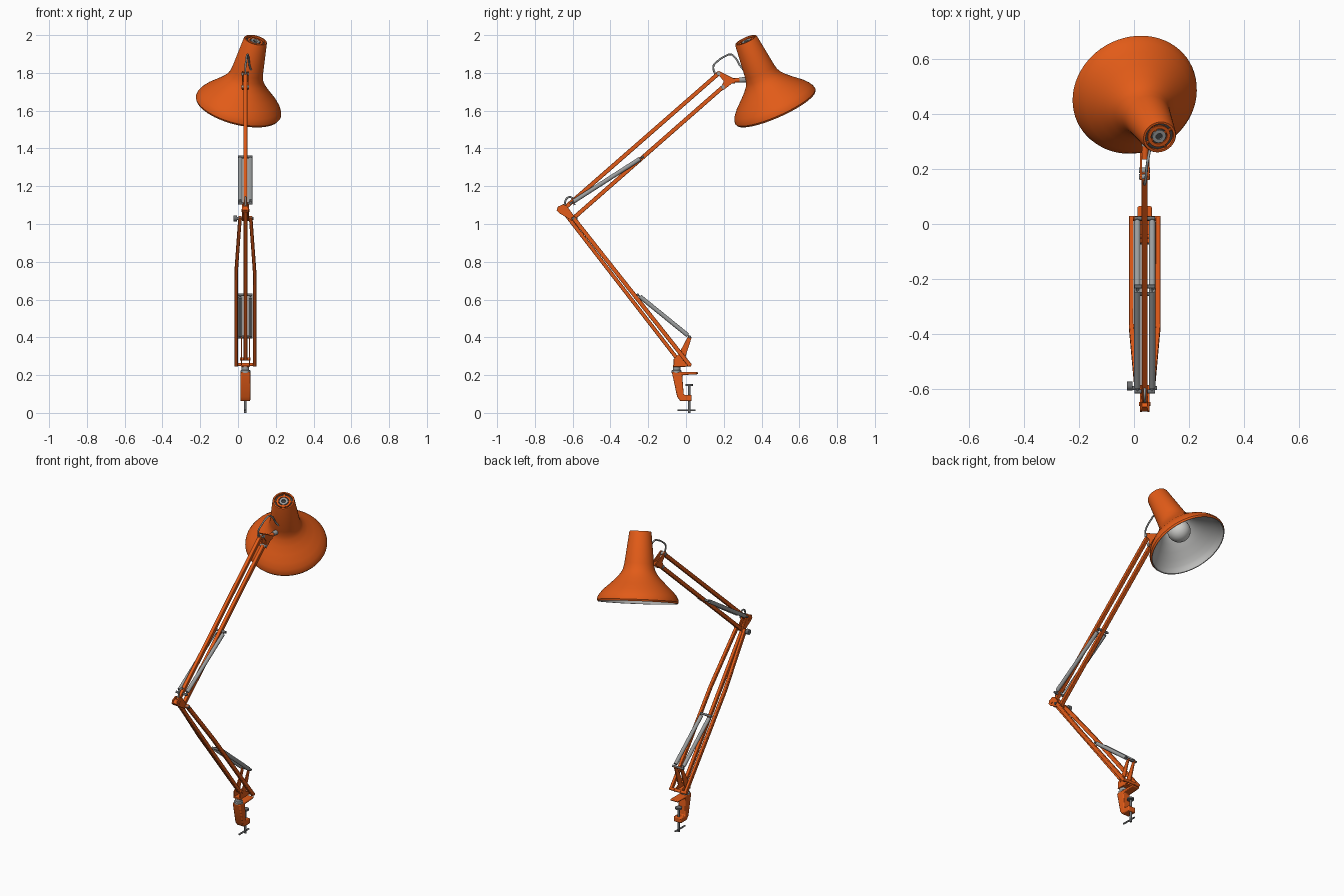
import bpy, bmesh, math
from mathutils import Vector

if "Cube" in bpy.data.objects:
    bpy.data.objects.remove(bpy.data.objects["Cube"])

CX = 0.039  # plane of the arm


def material(name, rgb):
    m = bpy.data.materials.new(name)
    m.diffuse_color = (*rgb, 1)
    m.use_nodes = True
    m.node_tree.nodes["Principled BSDF"].inputs["Base Color"].default_value = m.diffuse_color
    return m


ORANGE = material("orange paint", (0.76, 0.105, 0.009))
STEEL = material("steel", (0.33, 0.34, 0.34))
GUNMETAL = material("dark steel", (0.15, 0.155, 0.16))
INNER = material("reflector grey", (0.5, 0.5, 0.49))
BULB = material("bulb white", (0.62, 0.62, 0.6))
DARK = material("dark metal", (0.05, 0.05, 0.05))


def finish(name, bm, mats, bevel=0):
    bmesh.ops.recalc_face_normals(bm, faces=bm.faces)
    me = bpy.data.meshes.new(name)
    bm.to_mesh(me)
    bm.free()
    ob = bpy.data.objects.new(name, me)
    bpy.context.collection.objects.link(ob)
    for m in mats:
        me.materials.append(m)
    if bevel:
        mod = ob.modifiers.new("bevel", 'BEVEL')
        mod.width, mod.segments = bevel, 2
    bpy.ops.object.select_all(action='DESELECT')
    ob.select_set(True)
    bpy.context.view_layer.objects.active = ob
    bpy.ops.object.shade_smooth_by_angle(angle=math.radians(35))
    return ob


def bar(name, pts, w=0.02, h=0.02, mat=ORANGE):
    """Rectangular bar along a path; w is its x width."""
    pts = [Vector(p) for p in pts]
    d = (pts[-1] - pts[0]).normalized()
    side = Vector((1, 0, 0))
    up = d.cross(side).normalized()
    bm = bmesh.new()
    rings = [[bm.verts.new(p + side * a * w / 2 + up * b * h / 2)
              for a, b in ((-1, -1), (1, -1), (1, 1), (-1, 1))] for p in pts]
    for r, s in zip(rings, rings[1:]):
        for i in range(4):
            j = (i + 1) % 4
            bm.faces.new((r[i], r[j], s[j], s[i]))
    bm.faces.new(rings[0])
    bm.faces.new(rings[-1])
    return finish(name, bm, [mat], 0.003)


def lathe(name, origin, axis, prof, mats, pick=None, n=48, closed=False):
    """Revolve (radius, height) points about an axis; pick gives a material per strip."""
    q = Vector(axis).to_track_quat('Z', 'Y')
    bm = bmesh.new()
    rings = []
    for r, t in prof:
        k = n if r > 1e-6 else 1
        rings.append([bm.verts.new(Vector(origin) + q @ Vector(
            (r * math.cos(math.tau * i / n), r * math.sin(math.tau * i / n), t))) for i in range(k)])
    pairs = list(zip(rings, rings[1:])) + ([(rings[-1], rings[0])] if closed else [])
    for s, (a, b) in enumerate(pairs):
        for i in range(n):
            j = (i + 1) % n
            vs = [a[i % len(a)], a[j % len(a)], b[j % len(b)], b[i % len(b)]]
            f = bm.faces.new(list(dict.fromkeys(vs)))
            f.material_index = pick(s) if pick else 0
    return finish(name, bm, mats)


def rod(name, a, b, r, mat=STEEL, n=16):
    d = Vector(b) - Vector(a)
    return lathe(name, a, d, [(0, 0), (r, 0), (r, d.length), (0, d.length)], [mat], n=n)


def cross(name, y, z, half, r, mat=STEEL):
    return rod(name, (CX - half, y, z), (CX + half, y, z), r, mat)


def plate(name, yz, x0, x1, mat=ORANGE, bevel=0.003):
    bm = bmesh.new()
    f = bm.faces.new([bm.verts.new((x0, y, z)) for y, z in yz])
    ext = bmesh.ops.extrude_face_region(bm, geom=[f])
    bmesh.ops.translate(bm, vec=(x1 - x0, 0, 0),
                        verts=[v for v in ext["geom"] if isinstance(v, bmesh.types.BMVert)])
    return finish(name, bm, [mat], bevel)


def wire(name, pts, r, mat=STEEL):
    cu = bpy.data.curves.new(name, 'CURVE')
    cu.dimensions, cu.bevel_depth, cu.bevel_resolution = '3D', r, 2
    cu.use_fill_caps = True
    sp = cu.splines.new('BEZIER')
    sp.bezier_points.add(len(pts) - 1)
    for bp, p in zip(sp.bezier_points, pts):
        bp.co = p
        bp.handle_left_type = bp.handle_right_type = 'AUTO'
    ob = bpy.data.objects.new(name, cu)
    bpy.context.collection.objects.link(ob)
    cu.materials.append(mat)
    bpy.ops.object.select_all(action='DESELECT')
    ob.select_set(True)
    bpy.context.view_layer.objects.active = ob
    bpy.ops.object.convert(target='MESH')


# Table clamp with its screw and tommy bar
plate("clamp", [(-0.075, 0.216), (0.065, 0.216), (0.065, 0.205), (-0.02, 0.2), (-0.012, 0.095),
                (0.03, 0.095), (0.03, 0.062), (-0.03, 0.062), (-0.047, 0.085)], CX - 0.026, CX + 0.026, bevel=0.006)
rod("clamp_screw", (CX, 0.017, 0), (CX, 0.017, 0.15), 0.007, GUNMETAL)
lathe("clamp_pad", (CX, 0.017, 0.143), (0, 0, 1), [(0, 0), (0.02, 0), (0.02, 0.01), (0, 0.01)], [GUNMETAL], n=24)
rod("clamp_handle", (CX, -0.045, 0.014), (CX, 0.05, 0.014), 0.005, GUNMETAL)

# Swivel post and base bracket
lathe("swivel", (CX, -0.05, 0.212), (0, 0, 1),
      [(0, 0), (0.026, 0), (0.026, 0.012), (0.02, 0.016), (0.02, 0.04), (0, 0.04)], [STEEL], n=24)
plate("bracket_floor", [(-0.07, 0.244), (0.0, 0.244), (0.0, 0.254), (-0.07, 0.254)], CX - 0.024, CX + 0.024)
for s in (-1, 1):
    plate("bracket_side", [(-0.065, 0.246), (0.025, 0.246), (0.03, 0.262), (-0.01, 0.275), (0.03, 0.4), (0.022, 0.408),
                           (0.01, 0.403), (-0.04, 0.31), (-0.065, 0.285)], CX + s * 0.018, CX + s * 0.024, bevel=0.001)
cross("lower_front_pin", 0.02, 0.256, 0.058, 0.009, ORANGE)
cross("lower_rear_pin", -0.045, 0.285, 0.028, 0.008, ORANGE)

# Lower arm: one centre bar and a spread pair
bar("lower_centre_bar", [(CX, -0.045, 0.285), (CX, -0.65, 1.068)])
for s in (-1, 1):
    bar("lower_side_bar", [(CX + s * 0.049, 0.022, 0.25), (CX + s * 0.049, -0.37, 0.746),
                           (CX + s * 0.028, -0.6, 1.037)], 0.018, 0.022)

# Elbow plates, pins and knob
for s in (-1, 1):
    plate("elbow_plate", [(-0.685, 1.073), (-0.672, 1.058), (-0.6, 1.015), (-0.585, 1.022), (-0.588, 1.036),
                          (-0.63, 1.095), (-0.65, 1.105), (-0.678, 1.092)], CX + s * 0.01, CX + s * 0.018, bevel=0.001)
plate("elbow_bridge", [(-0.683, 1.073), (-0.67, 1.06), (-0.65, 1.085), (-0.665, 1.097)], CX - 0.012, CX + 0.012)
cross("elbow_pin", -0.655, 1.072, 0.021, 0.008, ORANGE)
cross("elbow_axle", -0.597, 1.03, 0.044, 0.008, GUNMETAL)
rod("elbow_knob", (CX - 0.064, -0.59, 1.03), (CX - 0.045, -0.59, 1.03), 0.016, GUNMETAL)
wire("elbow_loop", [(CX, -0.645, 1.095), (CX, -0.628, 1.138), (CX, -0.605, 1.14), (CX, -0.59, 1.1)], 0.005)

# Upper arm bars
bar("upper_top_bar", [(CX, -0.645, 1.082), (CX, 0.17, 1.795)], 0.022, 0.022)
bar("upper_bottom_bar", [(CX, -0.597, 1.03), (CX, 0.195, 1.725)], 0.022, 0.022)


# Paired balance springs with cross pins
def springs(name, a, b):
    a, b = Vector(a), Vector(b)
    for s in (-1, 1):
        o = Vector((CX + s * 0.027, 0, 0))
        d = b - a
        rod(name + "_hook", o + a, o + b, 0.004)
        rod(name + "_coil", o + a + d * 0.04, o + a + d * 0.96, 0.0115)
    for p in (a, b):
        cross(name + "_pin", p.y, p.z, 0.038, 0.007, GUNMETAL)


springs("lower_spring", (0, 0.02, 0.402), (0, -0.255, 0.625))
springs("upper_spring", (0, -0.61, 1.11), (0, -0.228, 1.355))

# Head bracket, neck joint and cable
for s in (-1, 1):
    plate("head_plate", [(0.16, 1.805), (0.175, 1.81), (0.25, 1.772), (0.26, 1.77), (0.26, 1.745), (0.245, 1.745),
                         (0.2, 1.71), (0.183, 1.718), (0.2, 1.755)], CX + s * 0.01, CX + s * 0.017, bevel=0.001)
for y, z in ((0.172, 1.795), (0.195, 1.725)):
    cross("head_pin", y, z, 0.02, 0.01, STEEL)
rod("neck_joint", (CX, 0.235, 1.759), (CX + 0.002, 0.285, 1.762), 0.012, ORANGE)
rod("neck_collar", (CX + 0.002, 0.283, 1.762), (CX + 0.005, 0.345, 1.766), 0.014, STEEL)
wire("cable", [(CX, 0.155, 1.79), (CX, 0.145, 1.835), (CX + 0.004, 0.165, 1.86), (CX + 0.008, 0.21, 1.89),
               (CX + 0.012, 0.235, 1.898), (CX + 0.016, 0.257, 1.885), (CX + 0.022, 0.285, 1.84),
               (CX + 0.03, 0.305, 1.815)], 0.005)

# Bell shade: painted outside, grey reflector inside
RIM = Vector((0, 0.476, 1.615))
AXIS = Vector((0.23, -0.395, 0.889)).normalized()
outer = [(0.227, 0), (0.232, 0.01), (0.229, 0.025), (0.218, 0.045), (0.195, 0.072), (0.16, 0.104), (0.125, 0.138),
         (0.102, 0.166), (0.09, 0.19), (0.084, 0.22), (0.063, 0.398), (0.06, 0.404)]
inner = [(0.052, 0.404), (0.052, 0.385)] + [(r - 0.007, t - 0.004) for r, t in outer[-3:1:-1]] + [(0.222, 0.001)]
lathe("shade", RIM, AXIS, outer + inner, [ORANGE, INNER],
      lambda s: 1 if s > len(outer) else 0, n=64, closed=True)


# Vented cap in the top of the shade
def disc(name, r0, r1, t, mat, h=0.005):
    if r0:
        lathe(name, RIM, AXIS, [(r0, t), (r1, t), (r1, t + h), (r0, t + h)], [mat], n=32, closed=True)
    else:
        lathe(name, RIM, AXIS, [(0, t), (r1, t), (r1, t + h), (0, t + h)], [mat], n=32)


disc("cap_backing", 0, 0.0525, 0.386, DARK)
disc("cap_ring", 0.03, 0.042, 0.39, ORANGE, 0.008)
disc("cap_socket", 0.012, 0.025, 0.39, STEEL, 0.009)
quat = AXIS.to_track_quat('Z', 'Y')
for i in range(4):
    v = quat @ Vector((math.cos(i * math.pi / 2), math.sin(i * math.pi / 2), 0))
    c = RIM + AXIS * 0.393
    rod("cap_spoke", c + v * 0.02, c + v * 0.053, 0.005, ORANGE, 8)

# Bulb and its socket
ball = [(0.066 * math.sin(math.pi * i / 16), 0.12 - 0.066 * math.cos(math.pi * i / 16)) for i in range(14)]
lathe("bulb", RIM, AXIS, ball + [(0.026, 0.2), (0.024, 0.225), (0, 0.225)], [BULB], n=32)
lathe("bulb_socket", RIM, AXIS, [(0, 0.215), (0.03, 0.215), (0.03, 0.385), (0, 0.385)], [STEEL], n=24)
